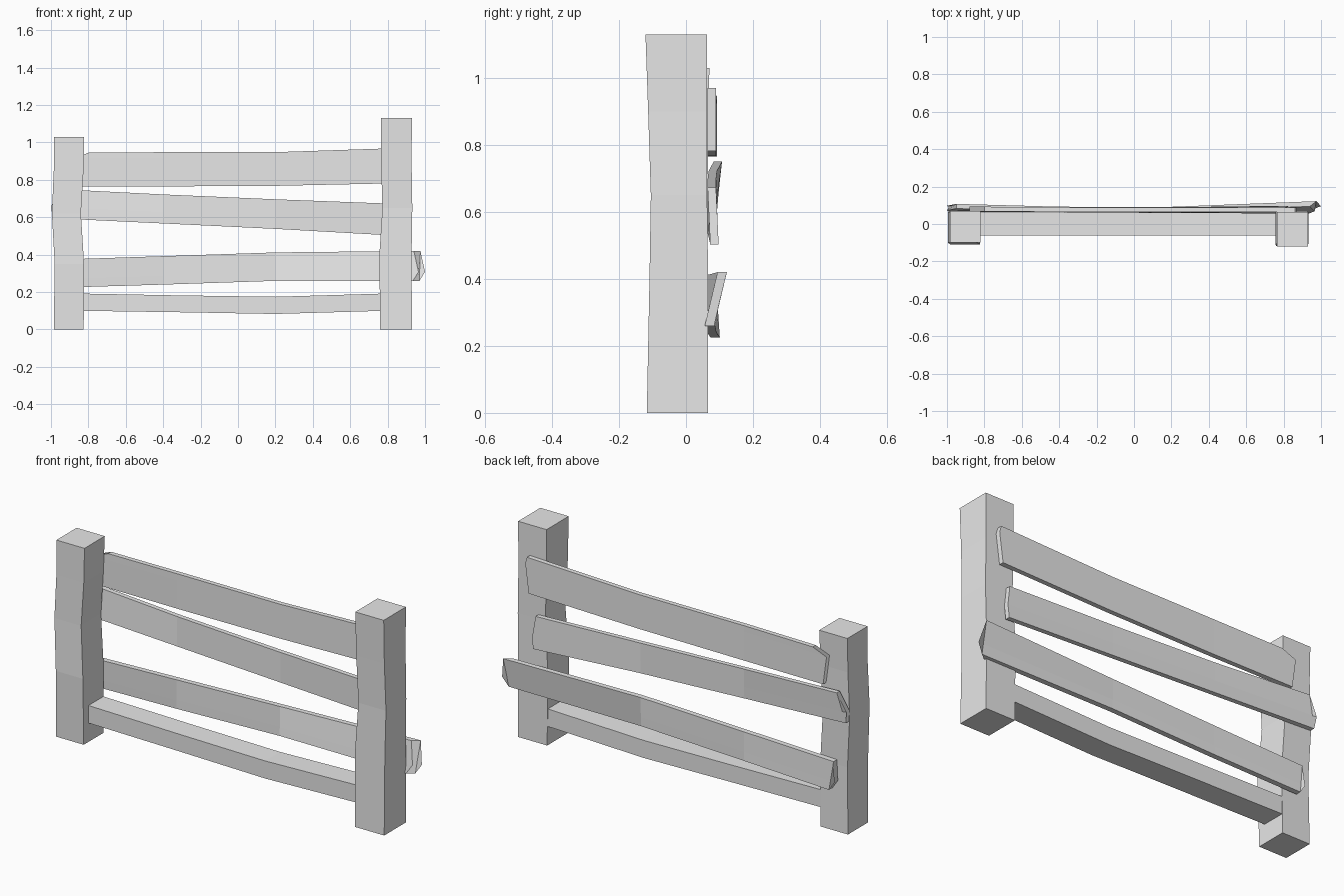
import bpy
import bmesh

cube = bpy.data.objects.get("Cube")
if cube:
    bpy.data.objects.remove(cube, do_unlink=True)

wood = bpy.data.materials.new("plain grey wood")
wood.use_nodes = True
GREY = (0.8, 0.8, 0.8, 1)
wood.diffuse_color = GREY
wood.node_tree.nodes["Principled BSDF"].inputs["Base Color"].default_value = GREY


def loft(name, rings):
    """Skin a row of equal rings and cap both ends."""
    bm = bmesh.new()
    loops = [[bm.verts.new(p) for p in ring] for ring in rings]
    n = len(loops[0])
    for a, b in zip(loops, loops[1:]):
        for i in range(n):
            j = (i + 1) % n
            bm.faces.new((a[i], a[j], b[j], b[i]))
    bm.faces.new(loops[0])
    bm.faces.new(loops[-1])
    bmesh.ops.recalc_face_normals(bm, faces=bm.faces[:])
    mesh = bpy.data.meshes.new(name)
    bm.to_mesh(mesh)
    bm.free()
    mesh.materials.append(wood)
    obj = bpy.data.objects.new(name, mesh)
    bpy.context.collection.objects.link(obj)
    return obj


def post(name, levels):
    """Each level: z, x range, y range."""
    loft(name, [[(x0, y0, z), (x1, y0, z), (x1, y1, z), (x0, y1, z)]
                for z, x0, x1, y0, y1 in levels])


def plank(name, sections, half=0.0125, bend=0.5, slant=0.0):
    """Each section: x at bottom, bend and top; z range; y at bottom and top."""
    rings = []
    for k, (xs, z0, z1, y0, y1) in enumerate(sections):
        xs = xs if isinstance(xs, tuple) else (xs,) * 3
        last = k == len(sections) - 1
        front, back = [], []
        for x, t in zip(xs, (0, bend, 1)):
            y, z = y0 + (y1 - y0) * t, z0 + (z1 - z0) * t
            front.append((x - (slant if last else 0), y - half, z))
            back.append((x, y + half, z))
        rings.append(front + back[::-1])
    loft(name, rings)


# Rough square posts
post("right_post", [
    (0, -0.985, -0.825, -0.10, 0.065),
    (0.35, -0.98, -0.823, -0.11, 0.062),
    (0.62, -0.995, -0.84, -0.10, 0.065),
    (0.85, -0.985, -0.826, -0.098, 0.065),
    (1.03, -0.985, -0.822, -0.098, 0.07)])
post("left_post", [
    (0, 0.76, 0.93, -0.117, 0.065),
    (0.4, 0.756, 0.928, -0.109, 0.066),
    (0.65, 0.772, 0.932, -0.105, 0.063),
    (0.9, 0.765, 0.928, -0.113, 0.063),
    (1.13, 0.765, 0.93, -0.121, 0.063)])

# Crooked planks nailed to the back of the posts
plank("top_plank", [
    ((-0.86, -0.88, -0.80), 0.765, 0.945, 0.08, 0.08),
    (-0.4, 0.765, 0.948, 0.077, 0.077),
    (0.2, 0.768, 0.948, 0.077, 0.077),
    ((0.85, 0.87, 0.86), 0.782, 0.97, 0.077, 0.077)], bend=0.82)
plank("upper_middle_plank", [
    ((-0.99, -1.0, -0.95), 0.595, 0.75, 0.078, 0.095),
    (-0.4, 0.567, 0.722, 0.077, 0.08),
    (0.2, 0.538, 0.696, 0.077, 0.077),
    ((0.82, 0.825, 0.81), 0.503, 0.673, 0.085, 0.077)], bend=0.4)
plank("lower_middle_plank", [
    ((-0.90, -0.93, -0.92), 0.225, 0.375, 0.087, 0.077),
    (-0.4, 0.24, 0.392, 0.077, 0.077),
    (0.2, 0.26, 0.412, 0.073, 0.078),
    ((0.97, 1.0, 0.975), 0.26, 0.42, 0.07, 0.108)],
    half=0.014, bend=0.3, slant=0.035)

# Thick bottom rail between the posts
plank("bottom_rail", [
    (-0.84, 0.1, 0.192, 0, 0),
    (-0.3, 0.092, 0.182, 0, 0),
    (0.2, 0.083, 0.175, 0, 0),
    (0.78, 0.1, 0.192, 0, 0)], half=0.062)
